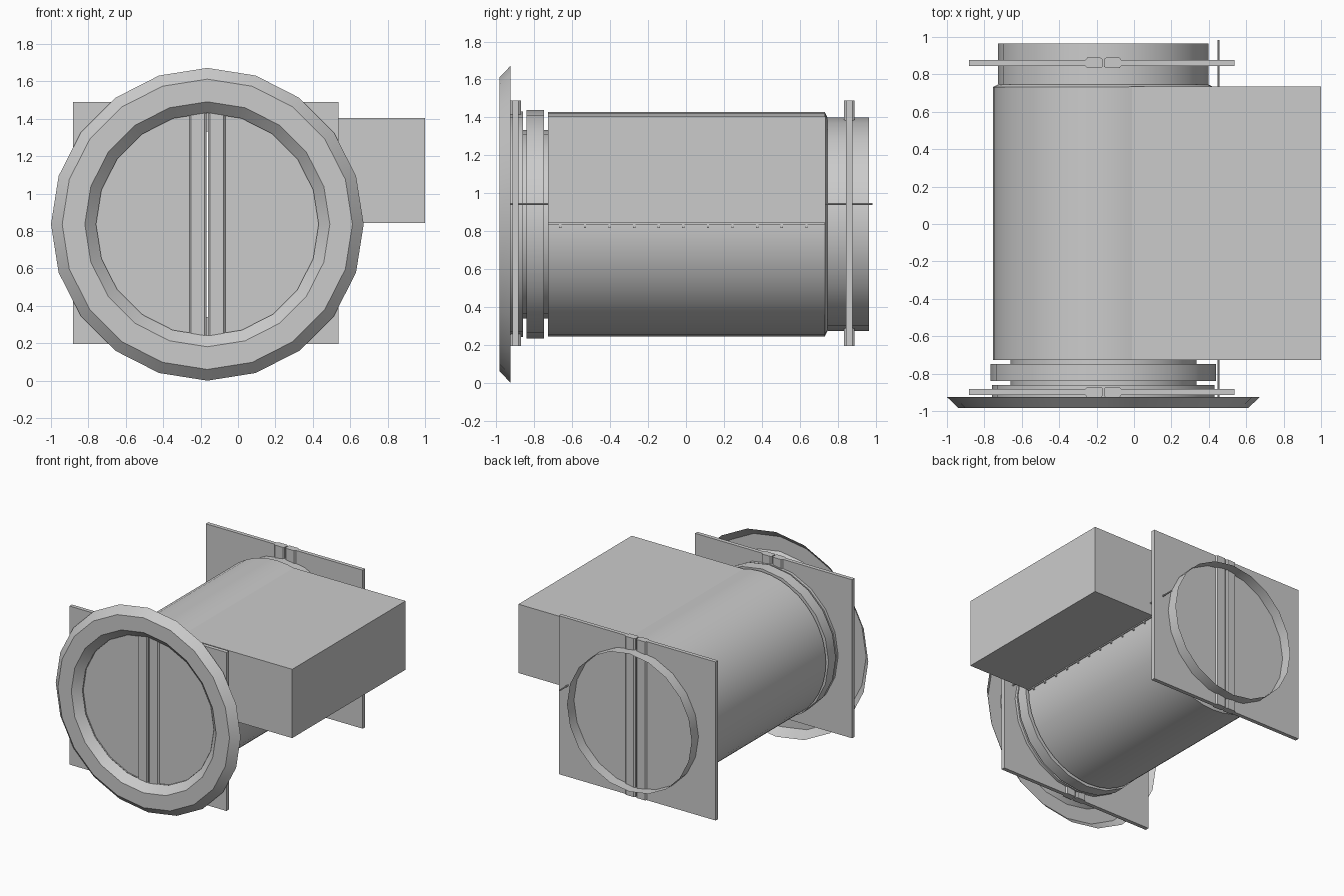
import bpy, bmesh, math

if "Cube" in bpy.data.objects:
    bpy.data.objects.remove(bpy.data.objects["Cube"])

XC, ZC = -0.164, 0.836      # duct axis runs along y through this point


def finish(name, bm, smooth=False, fix=True):
    if fix:
        bmesh.ops.recalc_face_normals(bm, faces=bm.faces)
    mesh = bpy.data.meshes.new(name)
    bm.to_mesh(mesh)
    bm.free()
    ob = bpy.data.objects.new(name, mesh)
    bpy.context.collection.objects.link(ob)
    if smooth:
        bpy.ops.object.select_all(action='DESELECT')
        ob.select_set(True)
        bpy.context.view_layer.objects.active = ob
        bpy.ops.object.shade_smooth_by_angle(angle=math.radians(30))
    return ob


def revolve(name, profile, sides, closed=False, x=XC, z=ZC):
    """Spin a (radius, y) profile around the y axis; outward normals for rising y."""
    bm = bmesh.new()
    rings = []
    for r, y in profile:
        rings.append([bm.verts.new((x + r * math.cos(2 * math.pi * i / sides), y,
                                    z + r * math.sin(2 * math.pi * i / sides)))
                      for i in range(sides)])
    pairs = list(zip(rings, rings[1:]))
    if closed:
        pairs.append((rings[-1], rings[0]))
    for a, b in pairs:
        for i in range(sides):
            j = (i + 1) % sides
            bm.faces.new((a[i], b[i], b[j], a[j]))
    return finish(name, bm, True, fix=closed)


def box(name, x0, x1, y0, y1, z0, z1):
    bm = bmesh.new()
    bmesh.ops.create_cube(bm, size=1)
    for v in bm.verts:
        v.co = (x1 if v.co.x > 0 else x0, y1 if v.co.y > 0 else y0,
                z1 if v.co.z > 0 else z0)
    return finish(name, bm)


def door(name, side, width, yc):
    """Half of a closing plate with a thick chamfered meeting edge."""
    half = [(0.004, 0.02), (0.014, 0.028), (0.086, 0.028), (0.096, 0.016), (width, 0.016)]
    outline = half + [(x, -y) for x, y in reversed(half)]
    bm = bmesh.new()
    face = bm.faces.new([bm.verts.new((XC + side * x, yc + y, 0.195)) for x, y in outline])
    ext = bmesh.ops.extrude_face_region(bm, geom=[face])
    for v in ext['geom']:
        if isinstance(v, bmesh.types.BMVert):
            v.co.z = 1.49
    return finish(name, bm)


# Bevelled front rim, open at its back
revolve("front_rim", [(0.595, -0.925), (0.655, -0.983), (0.776, -0.983), (0.836, -0.925)], 20)

# Front collar, neck and clamp ring
revolve("front_collar", [(0.594, -0.925), (0.594, -0.86), (0.497, -0.86)], 20)
revolve("front_neck", [(0.497, -0.86), (0.497, -0.728)], 20)
revolve("clamp_ring", [(0.497, -0.84), (0.602, -0.84), (0.602, -0.748), (0.497, -0.748)],
        20, closed=True)

# Main drum with chamfered rear end, then the rear outlet tube
revolve("main_drum", [(0.497, -0.728), (0.591, -0.728), (0.591, 0.732), (0.563, 0.746)], 40)
revolve("rear_tube", [(0.563, 0.735), (0.563, 0.966)], 20)

# Side duct
box("side_duct", XC + 0.05, 1.0, -0.728, 0.735, 0.843, 1.405)

# Closing plates at both ends, each in two halves
for end, yc in (("front", -0.899), ("rear", 0.861)):
    door(end + "_door_left", -1, 0.719, yc)
    door(end + "_door_right", 1, 0.70, yc)

# Long control rod
revolve("control_rod", [(0.0005, -0.925), (0.006, -0.925), (0.006, 0.983), (0.0005, 0.983)],
        8, x=0.452, z=0.943)

# Seam strip and small tabs under the side duct
box("seam_strip", 0.41, 0.435, -0.728, 0.732, 0.835, 0.845)
for i in range(11):
    y = -0.663 + i * 0.1298
    box(f"seam_tab_{i + 1}", 0.42, 0.434, y - 0.006, y + 0.006, 0.817, 0.84)
